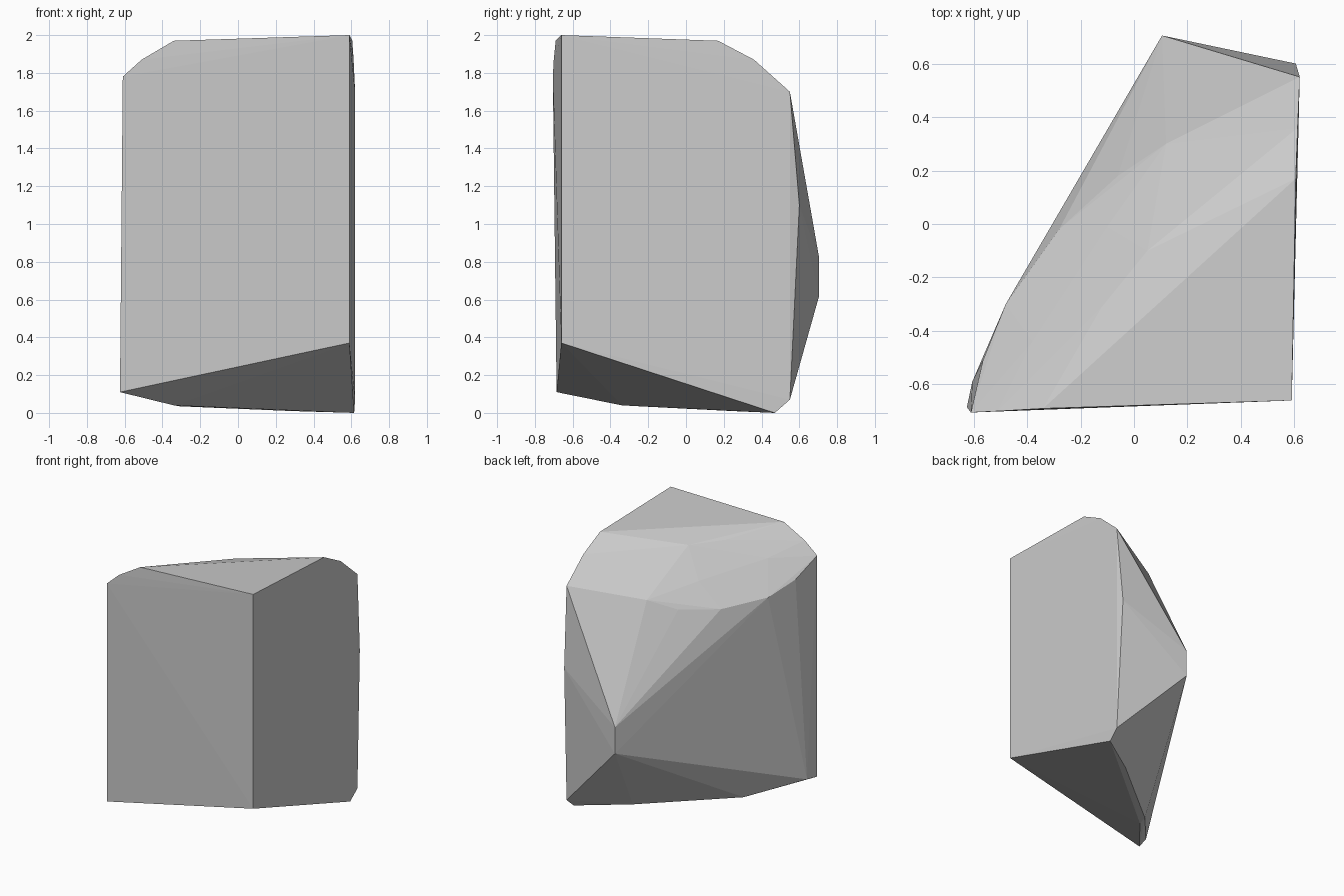
import bpy, bmesh

# Corner groups of a faceted, convex stone block
front = [(0.59, -0.66, 0.37), (0.59, -0.66, 2.0), (-0.34, -0.69, 1.97),
         (-0.51, -0.70, 1.87), (-0.61, -0.705, 1.78), (-0.625, -0.685, 0.11)]
right = [(0.605, 0.17, 1.97), (0.612, 0.36, 1.87), (0.62, 0.55, 1.70),
         (0.605, 0.60, 1.10), (0.62, 0.55, 0.07), (0.615, 0.47, 0.0)]
back_ridge = [(0.105, 0.705, 0.82), (0.105, 0.705, 0.62)]
underside = [(-0.605, -0.59, 0.12), (-0.34, -0.34, 0.04),
             (-0.31, -0.25, 0.035), (0.28, 0.24, 0.01)]
# Worn shoulder: three chains of facets from the top down
shoulder = [(0.42, 0.13, 1.91), (0.05, -0.10, 1.915), (-0.12, -0.31, 1.92), (-0.24, -0.48, 1.925),
            (0.42, 0.33, 1.75), (0.28, 0.25, 1.71), (0.10, 0.07, 1.79), (-0.10, -0.01, 1.715),
            (-0.37, -0.24, 1.64), (-0.38, -0.44, 1.80),
            (0.42, 0.50, 1.56), (0.26, 0.38, 1.55), (0.12, 0.30, 1.63), (-0.06, 0.18, 1.56),
            (-0.28, -0.02, 1.545), (-0.48, -0.30, 1.58), (-0.565, -0.51, 1.66)]

# Wrap the corners in a convex skin
bm = bmesh.new()
for p in front + right + back_ridge + underside + shoulder:
    bm.verts.new(p)
hull = bmesh.ops.convex_hull(bm, input=bm.verts[:])
loose = {g for g in hull["geom_interior"] + hull["geom_unused"] if isinstance(g, bmesh.types.BMVert)}
bmesh.ops.delete(bm, geom=list(loose), context='VERTS')
bmesh.ops.recalc_face_normals(bm, faces=bm.faces[:])

mesh = bpy.data.meshes.new("stone_block")
bm.to_mesh(mesh)
bm.free()
stone = bpy.data.objects.new("stone_block", mesh)
bpy.context.collection.objects.link(stone)

# Plain grey stone
grey = bpy.data.materials.new("stone_grey")
grey.diffuse_color = (0.6, 0.6, 0.6, 1)
mesh.materials.append(grey)
